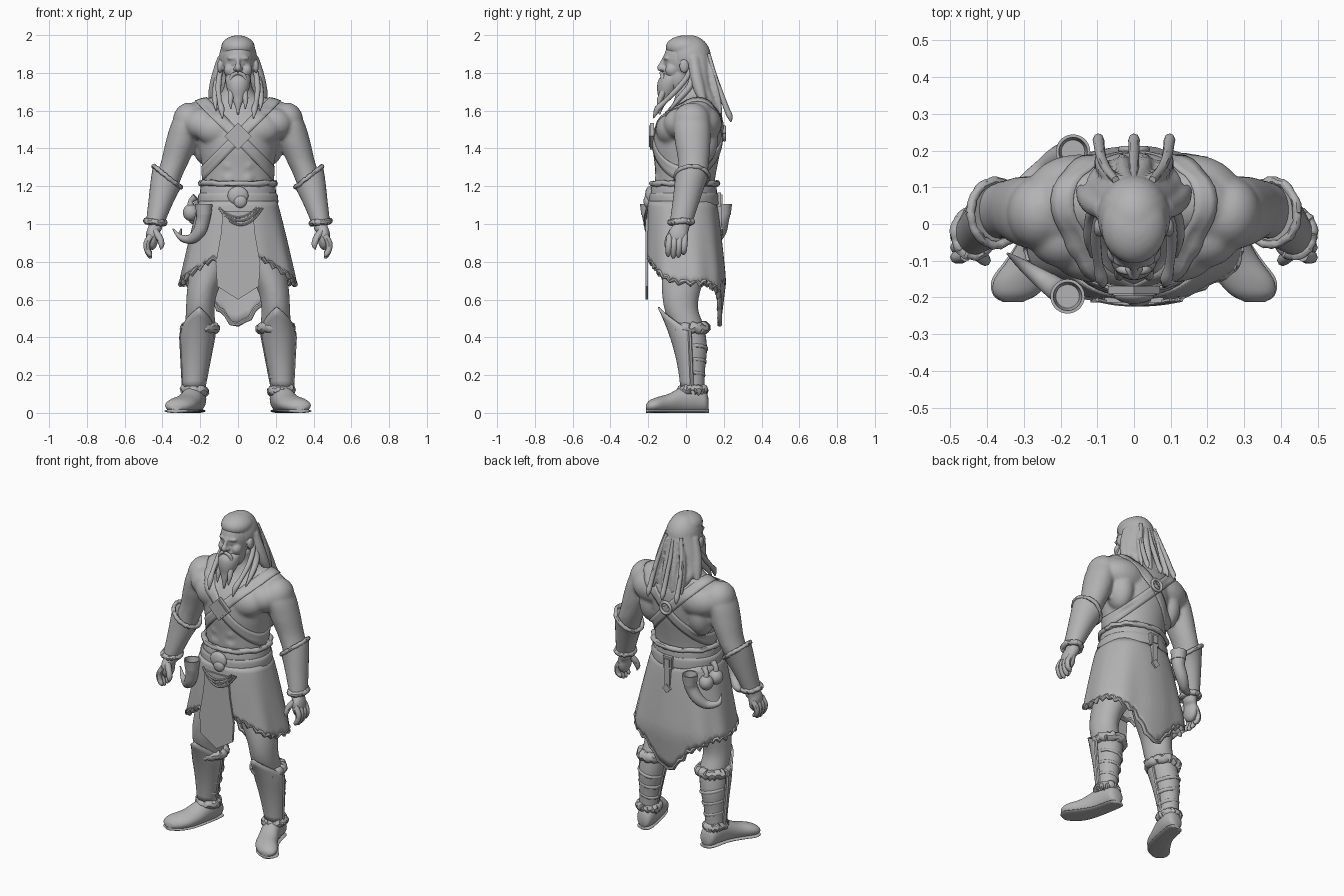
import bpy, bmesh, math, random
from mathutils import Vector, Matrix

random.seed(4)
GREY = bpy.data.materials.new("stone grey")
GREY.diffuse_color = (0.45, 0.45, 0.45, 1)
SIDES = (-1, 1)


def spline(rows, k=4):
    """Catmull-Rom through rows of numbers."""
    p = [rows[0]] + list(rows) + [rows[-1]]
    out = []
    for i in range(1, len(p) - 2):
        for j in range(k):
            t = j / k
            out.append([0.5 * (2 * b + (c - a) * t + (2 * a - 5 * b + 4 * c - d) * t * t
                        + (3 * b - a - 3 * c + d) * t ** 3)
                        for a, b, c, d in zip(p[i - 1], p[i], p[i + 1], p[i + 2])])
    return out + [list(rows[-1])]


def bridge(bm, rings, closed=True, caps=True):
    vs = [[bm.verts.new(q) for q in r] for r in rings]
    n = len(vs[0])
    for r0, r1 in zip(vs, vs[1:]):
        for i in range(n if closed else n - 1):
            bm.faces.new((r0[i], r0[(i + 1) % n], r1[(i + 1) % n], r1[i]))
    if caps:
        bm.faces.new(vs[0])
        bm.faces.new(vs[-1])


def loft(bm, rows, s=1, axis='Z', n=28, k=4):
    """Ellipse rings: x, y, z, radius a, radius b, slope."""
    rings = []
    for x, y, z, a, b, *m in spline(rows, k):
        ring = []
        for i in range(n):
            c, d = math.cos(i * math.tau / n), math.sin(i * math.tau / n)
            if axis == 'Z':
                ring.append((s * (x + a * c), y + b * d, z + (m[0] * a * c if m else 0)))
            else:
                ring.append((s * (x + a * c), y, max(0.0, z + b * d)))
        rings.append(ring)
    bridge(bm, rings)


def tube(bm, rows, s=1, n=10, k=4):
    """Round tube along x, y, z, radius."""
    rows = spline(rows, k)
    pts = [Vector((s * r[0], r[1], r[2])) for r in rows]
    rings, u = [], None
    for i, p in enumerate(pts):
        t = (pts[min(i + 1, len(pts) - 1)] - pts[max(i - 1, 0)]).normalized()
        u = u or t.orthogonal()
        u = (u - t * u.dot(t)).normalized()
        v = t.cross(u)
        r = max(rows[i][3], 0.001)
        rings.append([p + r * (u * math.cos(q * math.tau / n) + v * math.sin(q * math.tau / n))
                      for q in range(n)])
    bridge(bm, rings)


def ball(bm, c, r):
    bmesh.ops.create_uvsphere(bm, u_segments=24, v_segments=16, radius=1,
                              matrix=Matrix.Translation(c) @ Matrix.Diagonal((*r, 1)))


def box(bm, c, size, turn=0):
    bmesh.ops.create_cube(bm, size=1, matrix=Matrix.Translation(c)
                          @ Matrix.Rotation(turn, 4, 'Y') @ Matrix.Diagonal((*size, 1)))


def fur(bm, x, y, z, a, b, r, slope=0, s=1, n=44, rough=1):
    """Lumpy fur ring."""
    rows = []
    for i in range(n):
        t = i * math.tau / n
        c, g = math.cos(t), 1 + rough * random.uniform(-.03, .05)
        rows.append((x + a * g * c, y + b * g * math.sin(t), z + slope * a * c
                     + rough * random.uniform(-.35, .35) * r, r * (1 + rough * random.uniform(-.2, .2))))
    tube(bm, rows + [rows[0]], s, 8, 1)


def finish(name, bm, solid=0, voxel=0, angle=45, soft=4):
    bmesh.ops.recalc_face_normals(bm, faces=bm.faces)
    me = bpy.data.meshes.new(name)
    bm.to_mesh(me)
    bm.free()
    me.materials.append(GREY)
    me.shade_smooth()
    me.set_sharp_from_angle(angle=math.radians(angle))
    ob = bpy.data.objects.new(name, me)
    bpy.context.collection.objects.link(ob)
    if solid:
        m = ob.modifiers.new("thickness", 'SOLIDIFY')
        m.thickness, m.offset = solid, 0
    if voxel:
        m = ob.modifiers.new("blend", 'REMESH')
        m.mode, m.voxel_size, m.use_smooth_shade = 'VOXEL', voxel, True
        m = ob.modifiers.new("soften", 'SMOOTH')
        m.factor, m.iterations = 0.5, soft
    return ob


# Body: torso, arms and legs blended into one skin
bm = bmesh.new()
loft(bm, [(0, 0, 1.0, .17, .14), (0, -.005, 1.2, .187, .155), (0, 0, 1.3, .19, .165),
          (0, .005, 1.4, .207, .18), (0, .015, 1.5, .225, .18), (0, .035, 1.58, .22, .155),
          (0, .045, 1.64, .16, .115), (0, .03, 1.7, .085, .085), (0, .01, 1.78, .067, .072)], n=40)
for s in SIDES:
    ball(bm, (s * .1, -.08, 1.5), (.125, .08, .09))         # pectoral
    ball(bm, (s * .19, -.03, 1.53), (.1, .09, .085))        # front of shoulder
    ball(bm, (s * .15, .09, 1.53), (.14, .1, .1))           # shoulder blade
    ball(bm, (s * .17, .08, 1.44), (.075, .09, .13))        # back muscle
    ball(bm, (s * .13, .06, 1.61), (.13, .085, .06))        # neck muscle
    ball(bm, (s * .2, .045, 1.57), (.11, .1, .072))         # collar
    ball(bm, (s * .258, .03, 1.545), (.088, .1, .098))      # shoulder
    for z in (1.38, 1.31, 1.24):
        ball(bm, (s * .042, -.138, z), (.045, .028, .038))  # stomach
    loft(bm, [(.25, .03, 1.61, .05, .06), (.275, .03, 1.54, .075, .095), (.298, .035, 1.44, .084, .095),
              (.33, .04, 1.34, .075, .083), (.365, .035, 1.25, .068, .075),
              (.4, .01, 1.13, .058, .06), (.43, -.02, 1.02, .042, .047), (.44, -.03, .96, .034, .047)], s)
    ball(bm, (s * .455, -.043, .93), (.034, .055, .07))     # palm
    loft(bm, [(.1, 0, 1.02, .1, .13), (.14, 0, .8, .11, .13), (.187, -.025, .65, .083, .103),
              (.2, -.025, .55, .076, .09), (.2, .01, .45, .08, .088), (.215, .03, .35, .068, .078),
              (.225, .035, .22, .052, .058), (.23, .035, .08, .048, .055)], s)
body = finish("body", bm, voxel=.009, soft=9)

# Fingers and thumbs
bm = bmesh.new()
for s in SIDES:
    for i in range(4):
        y, d = -.086 + i * .027, (0.008, 0, .004, .018)[i]
        tube(bm, [(.46, y, .94, .017), (.482, y - .004, .9, .0175), (.481, y - .006, .865, .016),
                  (.466, y - .008, .83 + d, .013), (.458, y - .008, .818 + d, .003)], s, 8)
    tube(bm, [(.44, -.07, .96, .02), (.415, -.09, .925, .018), (.405, -.1, .89, .015),
              (.41, -.1, .864, .003)], s, 8)
finish("fingers", bm)

# Head: skull, jaw, brow, nose, cheeks, ears
bm = bmesh.new()
ball(bm, (0, 0, 1.872), (.088, .118, .12))
ball(bm, (0, -.045, 1.775), (.07, .075, .09))
ball(bm, (0, -.101, 1.878), (.06, .02, .014))
tube(bm, [(0, -.112, 1.885, .01), (0, -.13, 1.845, .013), (0, -.138, 1.825, .017), (0, -.122, 1.812, .008)])
for s in SIDES:
    ball(bm, (s * .045, -.075, 1.815), (.03, .035, .035))
    ball(bm, (s * .096, -.01, 1.835), (.014, .026, .036))
    ball(bm, (s * .012, -.122, 1.822), (.014, .014, .012))
finish("head", bm, voxel=.006)

# Beard: full chin, moustache and hanging braids
bm = bmesh.new()
loft(bm, [(0, -.06, 1.8, .06, .05), (0, -.08, 1.765, .066, .065), (0, -.095, 1.72, .06, .058),
          (0, -.11, 1.67, .04, .038), (0, -.13, 1.63, .018, .018), (0, -.14, 1.58, .004, .004)])
for s in SIDES:
    tube(bm, [(0, -.132, 1.8, .009), (.03, -.126, 1.787, .011), (.044, -.12, 1.745, .009),
              (.046, -.122, 1.69, .003)], s)
    tube(bm, [(.035, -.12, 1.7, .018), (.04, -.14, 1.655, .014), (.038, -.15, 1.61, .003)], s)
finish("beard", bm)

# Hair: swept cap and mane blended together
bm = bmesh.new()
ball(bm, (0, .02, 1.882), (.1, .113, .118))
ball(bm, (0, -.004, 1.935), (.09, .104, .064))
loft(bm, [(0, .05, 1.9, .09, .078), (0, .07, 1.82, .112, .068), (0, .09, 1.73, .128, .06),
          (0, .125, 1.66, .125, .05), (0, .16, 1.59, .08, .025), (0, .175, 1.56, .03, .01)])
for x in (-.075, -.025, .025, .075):
    tube(bm, [(x * .6, .12, 1.88, .015), (x, .14, 1.78, .019), (x * 1.2, .165, 1.68, .019), (x * 1.3, .185, 1.58, .008)])
for s in SIDES:
    tube(bm, [(.08, .04, 1.88, .03), (.108, .055, 1.78, .034), (.128, .075, 1.7, .03), (.15, .1, 1.63, .01)], s)
finish("hair", bm, voxel=.007)

# Loose braids at front, sides and back
bm = bmesh.new()
for x in (-1, 0, 1):
    tube(bm, [(x * .05, .12, 1.9, .01), (x * .075, .15, 1.79, .013), (x * .09, .185, 1.69, .014),
              (x * .095, .215, 1.61, .015), (x * .097, .232, 1.57, .015), (x * .097, .238, 1.54, .003)], n=8)
for s in SIDES:
    tube(bm, [(.09, .03, 1.83, .012), (.1, 0, 1.77, .015), (.104, -.05, 1.71, .015),
              (.097, -.11, 1.65, .013), (.088, -.15, 1.61, .017), (.082, -.172, 1.56, .003)], s)
    tube(bm, [(.1, .04, 1.81, .014), (.115, .02, 1.73, .018), (.122, -.04, 1.66, .015), (.115, -.09, 1.6, .003)], s)
finish("braids", bm)

# Crossed chest straps, cast onto the skin
bpy.context.view_layer.update()
skin = body.evaluated_get(bpy.context.evaluated_depsgraph_get())
centre = Vector((0, .01, 1.46))
for s, label in zip(SIDES, ("left", "right")):
    bm = bmesh.new()
    along, normal = Vector((s, 0, 1.02)).normalized(), Vector((-s * 1.02, 0, 1)).normalized()
    rings = []
    for i in range(65):
        t = i * math.tau / 64
        ray = along * math.cos(t) + Vector((0, 1, 0)) * math.sin(t)
        ring = []
        for w in (-.028, -.01, .01, .028):
            hit, loc, nor, _ = skin.ray_cast(centre + normal * w, ray)
            ring.append((loc if hit else centre + normal * w + ray * .2) + ray * .002)
        rings.append(ring)
    bridge(bm, rings, closed=False, caps=False)
    bmesh.ops.remove_doubles(bm, verts=bm.verts, dist=1e-5)
    finish(label + "_chest_strap", bm, solid=.007)

# Chest plate and back ring
bm = bmesh.new()
box(bm, (0, -.18, 1.465), (.1, .022, .1), math.pi / 4)
box(bm, (0, -.186, 1.465), (.08, .018, .08), math.pi / 4)
finish("chest_plate", bm, angle=20)
bm = bmesh.new()
tube(bm, [(.035 * math.cos(i * math.tau / 20), .203, 1.48 + .035 * math.sin(i * math.tau / 20), .009)
          for i in range(21)], k=1)
finish("back_ring", bm)

# Belt with fur roll, buckles and hanging strap
bm = bmesh.new()
loft(bm, [(0, -.015, 1.05, .2, .172), (0, -.015, 1.08, .205, .178), (0, -.012, 1.18, .2, .175), (0, -.01, 1.21, .195, .168)], n=40)
loft(bm, [(0, -.014, 1.1, .207, .185), (0, -.014, 1.11, .213, .187), (0, -.014, 1.15, .211, .185), (0, -.014, 1.165, .2, .18)], n=40)
finish("belt", bm)
bm = bmesh.new()
fur(bm, 0, -.008, 1.215, .197, .17, .016, rough=.6)
finish("belt_fur", bm)
bm = bmesh.new()
ball(bm, (0, -.193, 1.15), (.055, .024, .05))
ball(bm, (.012, -.205, 1.12), (.035, .02, .035))
box(bm, (0, .176, 1.13), (.06, .02, .075))
box(bm, (0, .183, 1.13), (.035, .02, .05))
box(bm, (0, .178, 1.04), (.034, .02, .13))
box(bm, (0, .186, .97), (.04, .02, .04), math.pi / 4)
finish("buckles", bm)
bm = bmesh.new()
for drop, x1 in ((.05, .1), (.07, .115), (.09, .13)):
    tube(bm, [(-.1 + (x1 + .1) * t, -.219 + .05 * (t - .5) ** 2, 1.085 - 4 * drop * t * (1 - t), .006)
              for t in (0, .17, .33, .5, .67, .83, 1)], n=6)
finish("belt_cords", bm)

# Hide kilt with a ragged hem, pointed at the back
bm = bmesh.new()
N, rings, hem = 96, [], []
for i in range(N + 1):
    t = (i % N) * math.tau / N
    c, d = math.cos(t), math.sin(t)
    low = .69 + .145 * d * d if d < 0 else .69 - .14 * max(0, 1 - abs(c) / .9) - .09 * max(0, 1 - abs(c) / .4)
    low += (.008, -.01, .004)[i % 3]
    ring = []
    for j in range(13):
        z = 1.12 + (low - 1.12) * j / 12
        u = (1.12 - z) / .42
        v = min(u, 1)
        a = .2 + .1 * v ** .9
        b = .172 + .03 * v ** .6 - .05 * max(0, u - 1)
        fold, e = 1 + .02 * v * math.sin(9 * t), .85 - .08 * v
        ring.append((a * fold * math.copysign(abs(c) ** e, c),
                     -.02 * (1 - v) + b * fold * math.copysign(abs(d) ** e, d), z))
    rings.append(ring)
    hem.append((*ring[-1], random.uniform(.008, .015)))
bridge(bm, rings, closed=False, caps=False)
bmesh.ops.remove_doubles(bm, verts=bm.verts, dist=1e-5)
finish("kilt", bm, solid=.014)
bm = bmesh.new()
first = next(i for i in range(N) if i > N * .75 and hem[i][0] > .12)
tube(bm, [hem[(first + i) % N] for i in range(N) if abs(hem[(first + i) % N][0]) > .1
          or hem[(first + i) % N][1] > 0], n=8, k=1)
finish("kilt_fur", bm)

# Front apron
bm = bmesh.new()
half = [(.08, 1.07), (.09, .95), (.118, .79), (.11, .67)]
outline = half + [(0, .6)] + [(-x, z) for x, z in reversed(half)]
bridge(bm, [[(x, y, z) for x, z in outline] for y in (-.214, -.2)])
finish("apron", bm, angle=20)

# Bracers with fur rims
bm = bmesh.new()
for s in SIDES:
    loft(bm, [(.375, .03, 1.25, .074, .088, .8), (.39, .018, 1.2, .071, .08, .55),
              (.412, -.002, 1.11, .062, .07, .2), (.437, -.025, 1.01, .05, .06, 0)], s)
finish("bracers", bm)
bm = bmesh.new()
for s in SIDES:
    fur(bm, .375, .03, 1.25, .07, .086, .012, .8, s, rough=.6)
    fur(bm, .438, -.026, 1.01, .047, .058, .016, .1, s, rough=.6)
    fur(bm, .2, .016, .45, .076, .083, .029, 0, s, rough=.7)
    fur(bm, .23, .035, .12, .05, .055, .026, .1, s, rough=.7)
finish("cuff_fur", bm)

# Boots: wrapped shaft, foot and flat sole
bm = bmesh.new()
for s in SIDES:
    loft(bm, [(.2, .012, .44, .08, .088), (.214, .03, .34, .074, .081), (.224, .036, .22, .059, .064),
              (.23, .036, .1, .055, .06)], s)
    for z in (.2, .27, .34):
        fur(bm, .224 - (z - .2) * .07, .035, z, .052 + (z - .2) * .1, .057 + (z - .2) * .11, .011, .25, s, 24, .3)
    loft(bm, [(.215, .12, .045, .02, .025), (.22, .105, .06, .045, .055), (.225, .05, .075, .057, .075),
              (.242, -.02, .068, .06, .07), (.27, -.09, .05, .068, .052), (.303, -.15, .042, .077, .042),
              (.322, -.19, .036, .061, .032), (.33, -.212, .03, .028, .015)], s, 'Y')
    loft(bm, [(.215, .122, .01, .02, .01), (.22, .1, .01, .048, .011), (.242, -.01, .01, .054, .011),
              (.275, -.09, .01, .069, .011), (.308, -.15, .01, .079, .011), (.325, -.195, .01, .058, .011),
              (.332, -.213, .01, .022, .01)], s, 'Y')
finish("boots", bm)

# Shin guards, narrow at the ankle with pointed tops
bm = bmesh.new()
for s in SIDES:
    rings = []
    for i in range(17):
        f = (i - 8) / 8
        ph, top = f * 1.6, .56 - .13 * abs(f) ** 1.2
        ring = []
        for j in range(11):
            z = .13 + (top - .13) * j / 10
            u = (z - .13) / .425
            wide = .052 + .052 * min(u, .65) - .025 * max(0, u - .65)
            ring.append((s * (.235 - .03 * u + wide * math.sin(ph)),
                         .03 - .02 * u - (.055 + .01 * u + .088 * u * u) * math.cos(ph), z))
        rings.append(ring)
    bridge(bm, rings, closed=False, caps=False)
    for e in (0, -1):
        tube(bm, [(*p, .006) for p in rings[e]], n=6, k=1)
finish("shin_guards", bm, solid=.01)

# Hollow drinking horns and pouches on the belt
bm = bmesh.new()
for y, e in ((-1, 0), (1, .015)):
    tube(bm, [(-.182 + e, y * .196, 1.06, .04), (-.186 + e, y * .19, 1.02, .037), (-.205, y * .18, .96, .034),
              (-.25, y * .15, .92, .026), (-.305, y * .11, .93, .015), (-.345 + 3 * e, y * .08, .975, .003)], n=16)
    loft(bm, [(-.181 + e, y * .197, h, r, r) for h, r in
              ((1.05, .04), (1.085, .044), (1.107, .047), (1.107, .039), (1.065, .032))], k=1)
finish("horns", bm)
bm = bmesh.new()
for x, y, z in ((-.225, .12, 1.04), (-.25, .06, 1.06)):
    ball(bm, (x, y, z), (.042, .042, .045))
    tube(bm, [(x, y, z + .03, .02), (x, y, z + .06, .014), (x * .9, y * .9, z + .085, .02)])
finish("pouches", bm)
